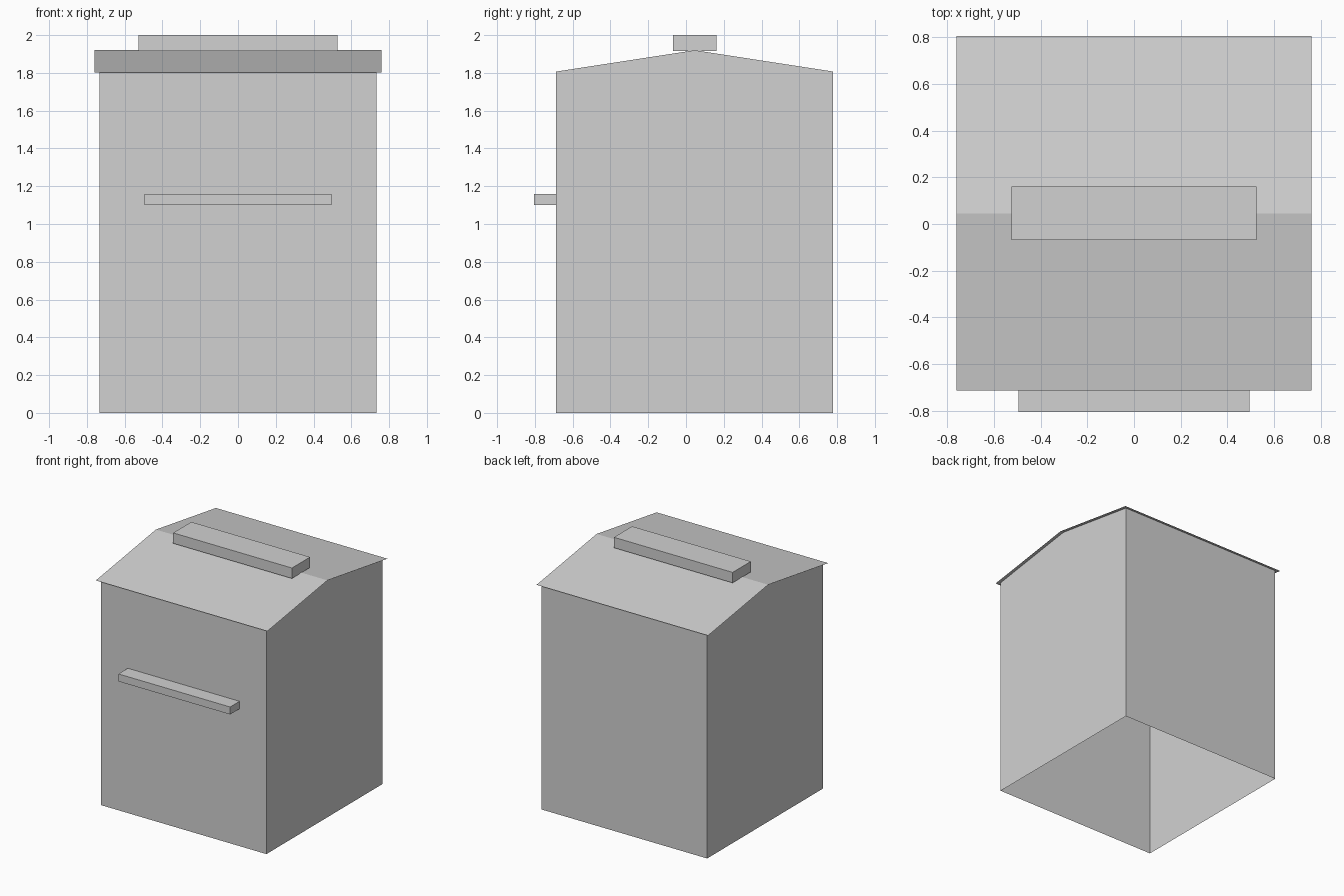
import bpy
import bmesh

cube = bpy.data.objects.get("Cube")
if cube:
    bpy.data.objects.remove(cube, do_unlink=True)

grey = bpy.data.materials.new("light_grey")
grey.use_nodes = True
colour = (0.64, 0.64, 0.64, 1)
grey.diffuse_color = colour
grey.node_tree.nodes["Principled BSDF"].inputs["Base Color"].default_value = colour

MID_Y = 0.046            # ridge line, centre of the body
HALF, OVERHANG = 0.733, 0.027
EAVE, RIDGE = 1.807, 1.92
SLOPE = (RIDGE - EAVE) / HALF


def finish(name, bm):
    bmesh.ops.recalc_face_normals(bm, faces=bm.faces)
    mesh = bpy.data.meshes.new(name)
    bm.to_mesh(mesh)
    bm.free()
    mesh.materials.append(grey)
    obj = bpy.data.objects.new(name, mesh)
    bpy.context.collection.objects.link(obj)
    return obj


def box(name, low, high):
    bm = bmesh.new()
    bmesh.ops.create_cube(bm, size=1)
    for v in bm.verts:
        v.co = [a + (b - a) * (c + 0.5) for a, b, c in zip(low, high, v.co)]
    return finish(name, bm)


def sheet(name, profile, half_x, gables=False):
    """Extrude an open (y, z) profile along x into a thin sheet."""
    bm = bmesh.new()
    left, right = [[bm.verts.new((x, y, z)) for y, z in profile]
                   for x in (-half_x, half_x)]
    for i in range(len(profile) - 1):
        bm.faces.new((left[i], left[i + 1], right[i + 1], right[i]))
    if gables:
        bm.faces.new(left)
        bm.faces.new(right)
    return finish(name, bm)


# Roof: a folded sheet that overhangs the walls
reach = HALF + OVERHANG
low_edge = EAVE - OVERHANG * SLOPE
sheet("roof", [(MID_Y - reach, low_edge), (MID_Y, RIDGE),
               (MID_Y + reach, low_edge)], reach)

# Body: four walls with pointed gables, open underneath
bm = bmesh.new()
rings = []
for x in (-HALF, HALF):
    rings.append([bm.verts.new((x, MID_Y + y, z)) for y, z in
                  ((-HALF, 0), (-HALF, EAVE), (0, RIDGE), (HALF, EAVE), (HALF, 0))])
for ring in rings:
    bm.faces.new(ring)
for i in (0, 3):
    bm.faces.new((rings[0][i], rings[0][i + 1], rings[1][i + 1], rings[1][i]))
finish("body_walls", bm)

# Ridge cap and front ledge
box("ridge_cap", (-0.526, MID_Y - 0.115, 1.916), (0.526, MID_Y + 0.115, 2.0))
box("front_ledge", (-0.495, -0.806, 1.10), (0.495, MID_Y - HALF, 1.16))
